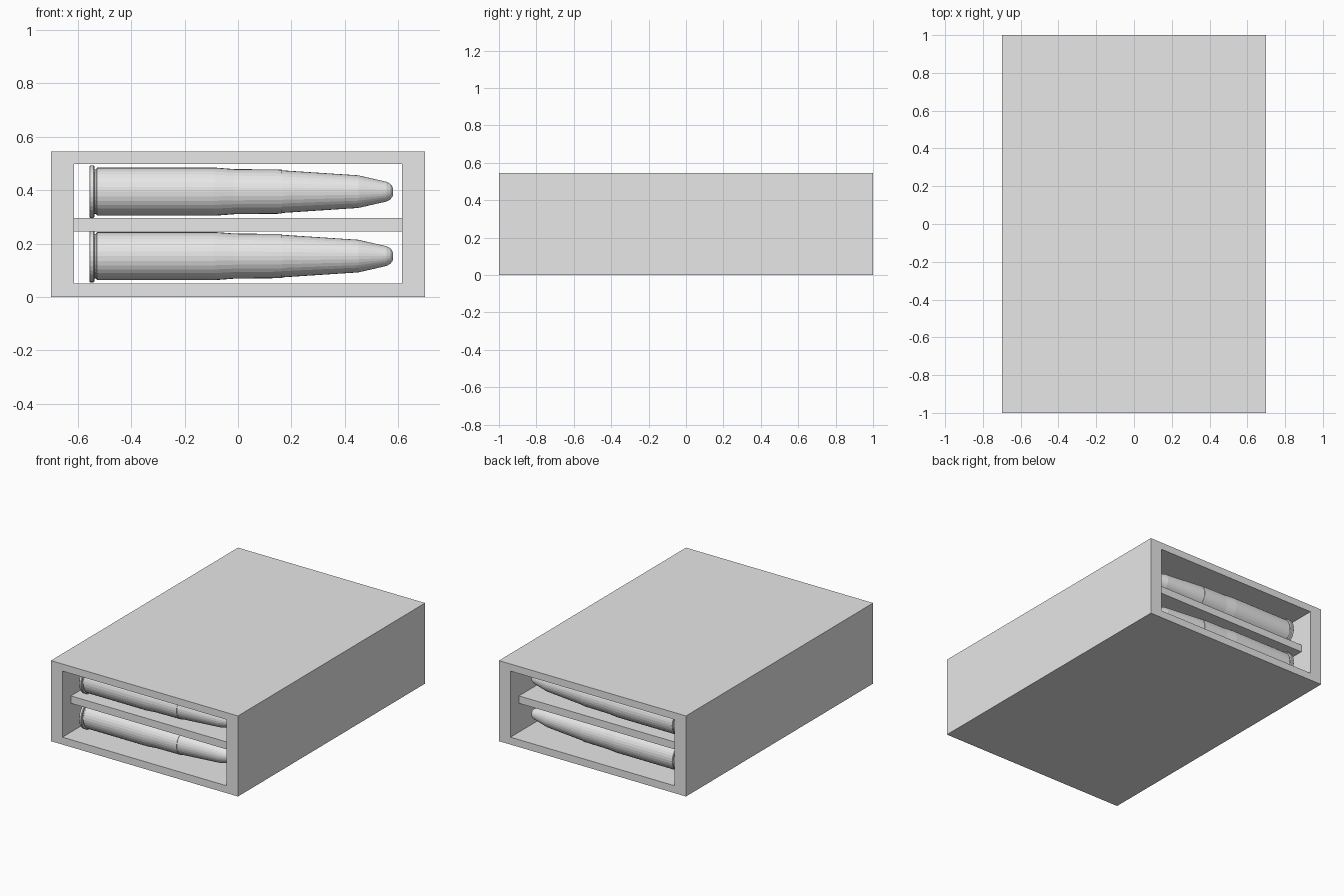
import bpy, bmesh, math

if "Cube" in bpy.data.objects:
    bpy.data.objects.remove(bpy.data.objects["Cube"])

grey = bpy.data.materials.new("light_grey")
grey.diffuse_color = (0.8, 0.8, 0.8, 1)
grey.use_nodes = True
grey.node_tree.nodes["Principled BSDF"].inputs["Base Color"].default_value = grey.diffuse_color


def finish(name, bm):
    bmesh.ops.recalc_face_normals(bm, faces=bm.faces)
    me = bpy.data.meshes.new(name)
    bm.to_mesh(me)
    bm.free()
    me.materials.append(grey)
    ob = bpy.data.objects.new(name, me)
    bpy.context.collection.objects.link(ob)
    return ob


# Outer sleeve: rectangular tube open at front and back
def sleeve():
    bm = bmesh.new()
    outer = [(-0.70, 0), (0.70, 0), (0.70, 0.545), (-0.70, 0.545)]
    inner = [(-0.613, 0.05), (0.613, 0.05), (0.613, 0.497), (-0.613, 0.497)]
    rings = [[bm.verts.new((x, y, z)) for x, z in loop]
             for loop, y in ((outer, -1), (outer, 1), (inner, 1), (inner, -1))]
    for a, b in zip(rings, rings[1:] + rings[:1]):
        for i in range(4):
            j = (i + 1) % 4
            bm.faces.new((a[i], a[j], b[j], b[i]))
    return finish("box_sleeve", bm)


# Plain block from its limits
def block(name, x, y, z):
    bm = bmesh.new()
    bmesh.ops.create_cube(bm, size=1)
    for v in bm.verts:
        v.co = [(r[0] + r[1]) / 2 + c * (r[1] - r[0]) for c, r in zip(v.co, (x, y, z))]
    return finish(name, bm)


# Lathe profile (position along x, radius), closed at both ends
def lathe(name, profile, sides=32):
    bm = bmesh.new()
    rings = [[bm.verts.new((x, r * math.cos(2 * math.pi * i / sides),
                            r * math.sin(2 * math.pi * i / sides)))
              for i in range(sides)] for x, r in profile]
    for a, b in zip(rings, rings[1:]):
        for i in range(sides):
            j = (i + 1) % sides
            bm.faces.new((a[i], a[j], b[j], b[i]))
    bm.faces.new(rings[0])
    bm.faces.new(rings[-1])
    return finish(name, bm)


sleeve()
block("divider_shelf", (-0.613, 0.613), (-0.91, 0.91), (0.245, 0.295))

# Cartridge: rimmed case with a slight neck, and a tapered blunt tip
case = [(-0.556, 0.095), (-0.553, 0.098), (-0.540, 0.098), (-0.537, 0.095),
        (-0.537, 0.083), (-0.532, 0.083), (-0.527, 0.090), (-0.087, 0.090),
        (-0.015, 0.0845), (0.165, 0.0825)]
tip = [(0.160, 0.080), (0.450, 0.061), (0.555, 0.037), (0.570, 0.029),
       (0.578, 0.018), (0.580, 0.008)]

# Two layers of ten, side by side along the box
case_mesh = tip_mesh = None
for layer, z in (("lower", 0.153), ("upper", 0.394)):
    for i in range(10):
        for part, profile in (("case", case), ("tip", tip)):
            name = f"{layer}_{part}_{i + 1}"
            ob = lathe(name, profile)
            ob.location = (0, -0.81 + 0.18 * i, z)
